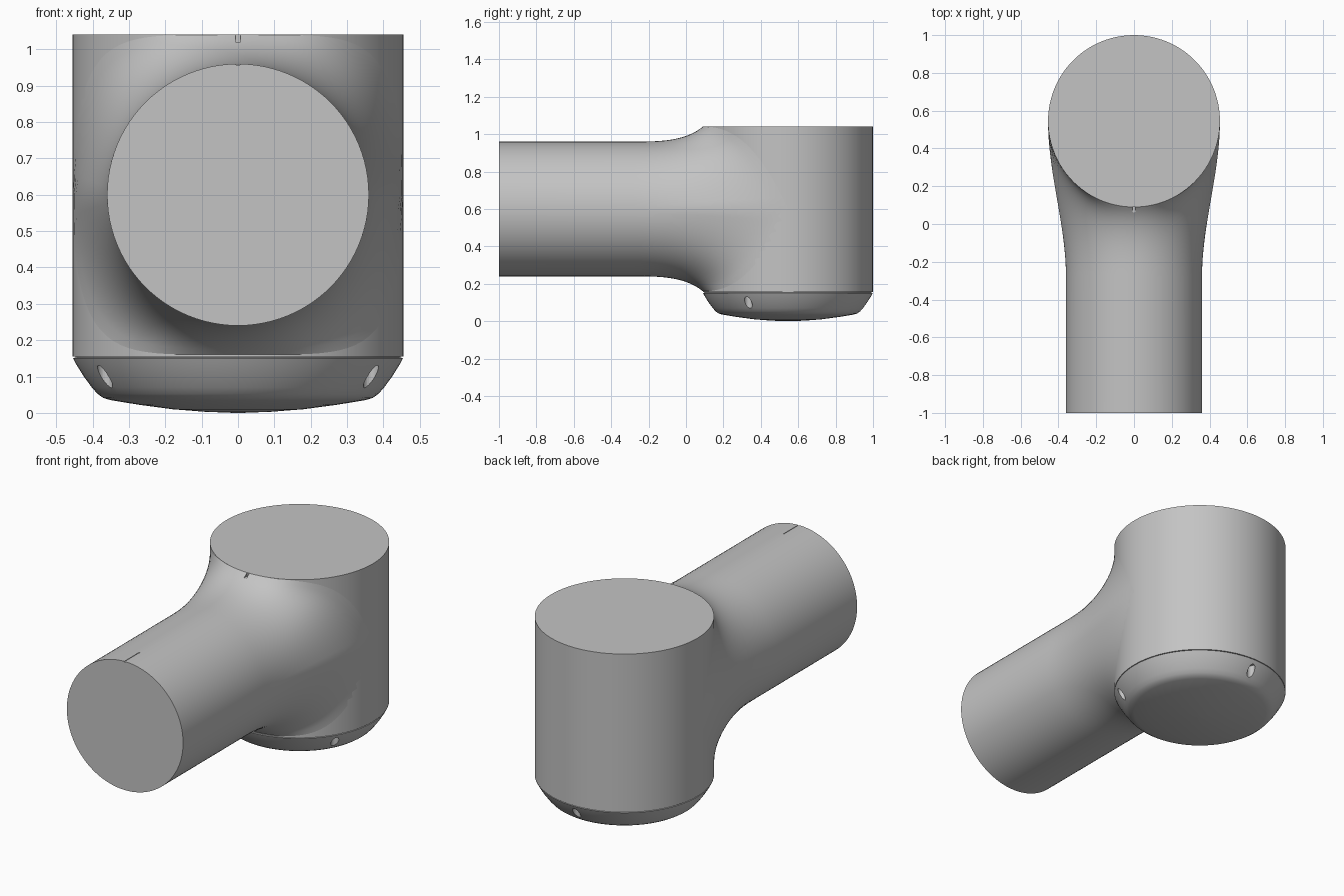
import bpy, bmesh
from math import sin, cos, pi, radians
from mathutils import Vector

if "Cube" in bpy.data.objects:
    bpy.data.objects.remove(bpy.data.objects["Cube"])

R, CY = 0.455, 0.545              # upright housing radius and centre
TR, TZ = 0.36, 0.60               # horizontal tube radius and height
TOP, SEAM = 1.04, 0.155
SIDES, STEPS = 96, 16

grey = bpy.data.materials.new("housing grey")
grey.use_nodes = True
COLOUR = (0.55, 0.55, 0.55, 1)
grey.diffuse_color = COLOUR
grey.node_tree.nodes["Principled BSDF"].inputs["Base Color"].default_value = COLOUR


def make(name, bm, location=(0, 0, 0)):
    bmesh.ops.recalc_face_normals(bm, faces=bm.faces)
    mesh = bpy.data.meshes.new(name)
    bm.to_mesh(mesh)
    bm.free()
    ob = bpy.data.objects.new(name, mesh)
    bpy.context.collection.objects.link(ob)
    ob.location = location
    mesh.materials.append(grey)
    return ob


def smooth(ob, angle=35):
    bpy.ops.object.select_all(action="DESELECT")
    ob.select_set(True)
    bpy.context.view_layer.objects.active = ob
    bpy.ops.object.shade_smooth_by_angle(angle=radians(angle))


def bridge(bm, rings):
    for a, b in zip(rings, rings[1:]):
        for i in range(SIDES):
            j = (i + 1) % SIDES
            bm.faces.new((a[i], a[j], b[j], b[i]))


ANGLES = [2 * pi * i / SIDES for i in range(SIDES)]


def lathe(name, profile):
    bm = bmesh.new()
    rings = [[bm.verts.new((r * cos(a), r * sin(a), z)) for a in ANGLES] for r, z in profile]
    bridge(bm, rings)
    bm.faces.new(rings[0])
    bm.faces.new(rings[-1])
    return make(name, bm, (0, CY, 0))


def cut(ob, cutter):
    mod = ob.modifiers.new("cut", "BOOLEAN")
    mod.operation = "DIFFERENCE"
    mod.solver = "EXACT"
    mod.object = cutter
    cutter.hide_render = True
    cutter.hide_set(True)


def box_cutter(name, size, centre):
    bm = bmesh.new()
    bmesh.ops.create_cube(bm, size=1)
    bmesh.ops.scale(bm, vec=size, verts=bm.verts)
    return make(name, bm, centre)


# Upright housing
smooth(lathe("upright_housing", [(R, SEAM), (R, TOP)]))

# Domed bottom cap with a fine seam groove above it
cap = lathe("bottom_cap", [
    (0.447, SEAM + 0.002), (0.447, 0.152), (0.454, 0.151), (0.444, 0.132),
    (0.424, 0.100), (0.402, 0.070), (0.386, 0.052), (0.37, 0.041), (0.35, 0.035),
    (0.27, 0.022), (0.18, 0.010), (0.09, 0.003), (0.01, 0.0)])
smooth(cap, 30)


# Side tube, its broad flare running tangentially into the upright housing
def flare_point(a, t):
    c, s = cos(a), sin(a)
    h = abs(s)
    rise = 0.44 * (1 - (1 - h) ** 2.3)
    start = Vector((TR * c, -0.28, TZ + TR * s))
    end = Vector((R * c, CY - R * h, TZ + (rise if s >= 0 else -rise)))
    out = Vector((c * h, c * c + 1.2 * h ** 8, s)).normalized()
    span = (end - start).length
    t2, t3 = t * t, t ** 3
    return ((2 * t3 - 3 * t2 + 1) * start + (t3 - 2 * t2 + t) * Vector((0, span, 0))
            + (3 * t2 - 2 * t3) * end + (t3 - t2) * out * span)


bm = bmesh.new()
rings = [[bm.verts.new((TR * cos(a), -1, TZ + TR * sin(a))) for a in ANGLES]]
for k in range(STEPS + 1):
    rings.append([bm.verts.new(flare_point(a, k / STEPS)) for a in ANGLES])
bridge(bm, rings)
bm.faces.new(rings[0])
hub = bm.verts.new((0, CY, TZ))
for i in range(SIDES):
    bm.faces.new((rings[-1][i], rings[-1][(i + 1) % SIDES], hub))
tube = make("side_tube", bm)
smooth(tube)

# Alignment notches at the tube end and at the housing rim
cut(tube, box_cutter("tube_notch_cutter", (0.01, 0.16, 0.014), (0, -0.95, TZ + TR + 0.004)))
cut(tube, box_cutter("rim_notch_cutter", (0.014, 0.045, 0.06), (0, 0.08, TOP + 0.01)))

# Three screw holes around the cap
for n, deg in enumerate((-30, 90, 210)):
    bm = bmesh.new()
    bmesh.ops.create_cone(bm, cap_ends=True, segments=24, radius1=0.021, radius2=0.021, depth=0.2)
    a = radians(deg)
    cut(cap, make(f"screw_hole_cutter_{n + 1}", bm,
                  (0.422 * cos(a), CY + 0.422 * sin(a), 0.042)))
